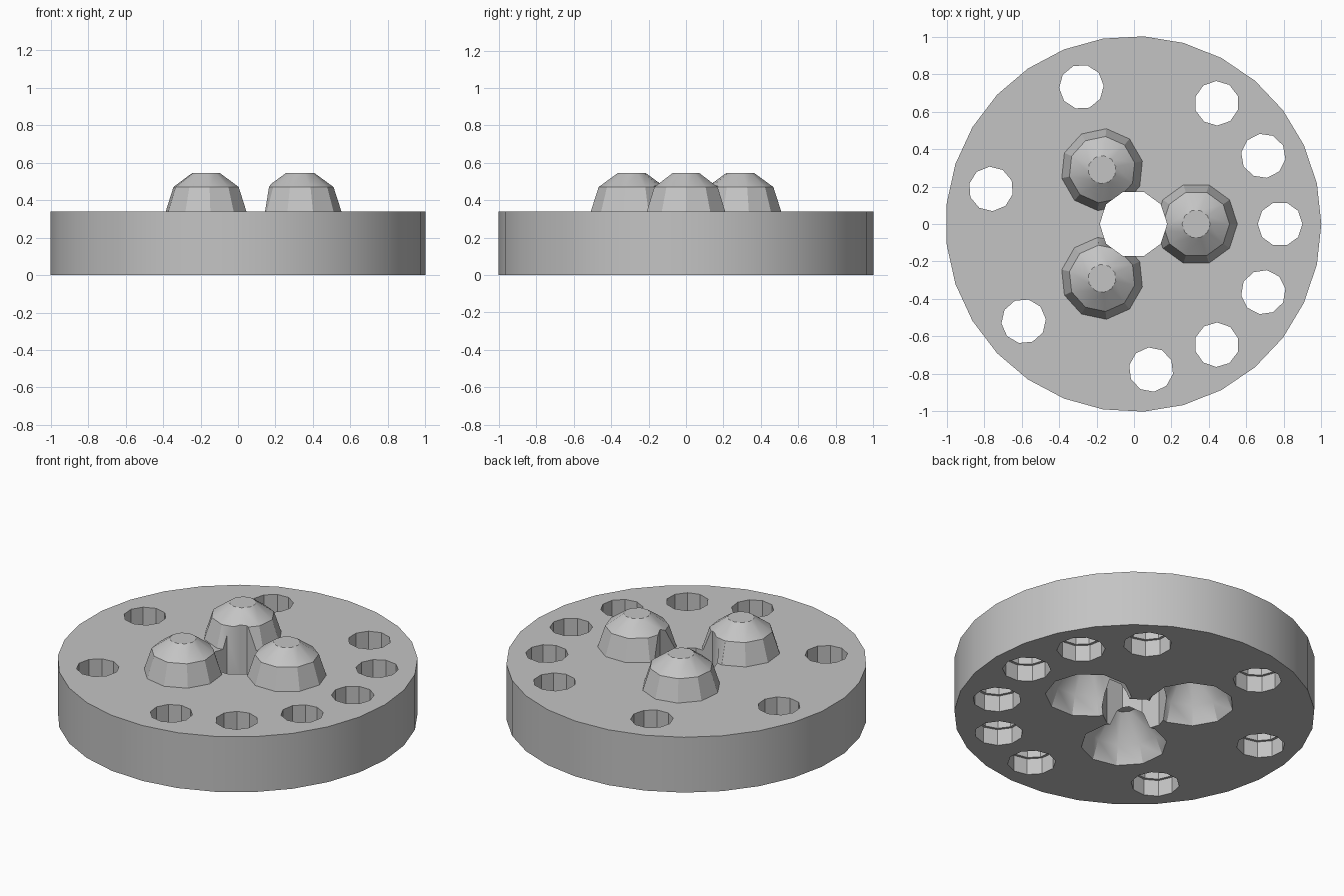
import bpy
import bmesh
from math import cos, sin, pi, radians, tau

if "Cube" in bpy.data.objects:
    bpy.data.objects.remove(bpy.data.objects["Cube"], do_unlink=True)

CENTRE_X = -0.003

grey = bpy.data.materials.new("plain grey")
grey.use_nodes = True
grey.diffuse_color = (0.55, 0.55, 0.55, 1)
grey.node_tree.nodes["Principled BSDF"].inputs["Base Color"].default_value = grey.diffuse_color


def lathe(name, profile, sides, spots):
    """Closed faceted solids from a (radius, height) profile, one at each (distance, angle)."""
    bm = bmesh.new()
    for distance, angle in spots:
        cx, cy = CENTRE_X + distance * cos(angle), distance * sin(angle)
        rings = []
        for r, z in profile:
            turns = [angle + tau * i / sides for i in range(sides)]
            rings.append([bm.verts.new((cx + r * cos(t), cy + r * sin(t), z)) for t in turns])
        for low, high in zip(rings, rings[1:]):
            for i in range(sides):
                j = (i + 1) % sides
                bm.faces.new((low[i], low[j], high[j], high[i]))
        bm.faces.new(rings[0][::-1])
        bm.faces.new(rings[-1])
    mesh = bpy.data.meshes.new(name)
    bm.to_mesh(mesh)
    bm.free()
    mesh.materials.append(grey)
    obj = bpy.data.objects.new(name, mesh)
    bpy.context.collection.objects.link(obj)
    return obj


def combine(target, tool, operation):
    """Apply a boolean and remove the helper solid."""
    tool.hide_render = True
    mod = target.modifiers.new(tool.name, 'BOOLEAN')
    mod.operation = operation
    mod.solver = 'EXACT'
    mod.object = tool
    bpy.ops.object.select_all(action='DESELECT')
    target.select_set(True)
    bpy.context.view_layer.objects.active = target
    bpy.ops.object.modifier_apply(modifier=mod.name)
    bpy.data.objects.remove(tool, do_unlink=True)


# Round plate
disc = lathe("domed_disc", [(1.003, 0), (1.003, 0.34)], 29, [(0, 0)])

# Three domes on top and matching sockets underneath
dome_spots = [(0.335, tau * i / 3) for i in range(3)]
domes = lathe("domes", [(0.233, 0.3), (0.22, 0.34), (0.178, 0.47), (0.075, 0.545)], 10, dome_spots)
sockets = lathe("dome_sockets", [(0.258, -0.05), (0.24, 0), (0.2, 0.107), (0.075, 0.25)], 10, dome_spots)
combine(disc, domes, 'UNION')
combine(disc, sockets, 'DIFFERENCE')

# Centre hole, which also trims the domes
combine(disc, lathe("centre_hole", [(0.18, -0.1), (0.18, 0.7)], 10, [(0, 0)]), 'DIFFERENCE')

# Stepped holes around the edge, on a thirteen-part circle with four gaps
hole_spots = [(0.783, tau * i / 13) for i in range(13) if i not in (3, 5, 7, 9)]
hole_profile = [(0.135, -0.1), (0.135, 0.1), (0.119, 0.1), (0.119, 0.5)]
combine(disc, lathe("edge_holes", hole_profile, 10, hole_spots), 'DIFFERENCE')

bpy.ops.object.shade_smooth_by_angle(angle=radians(30))
